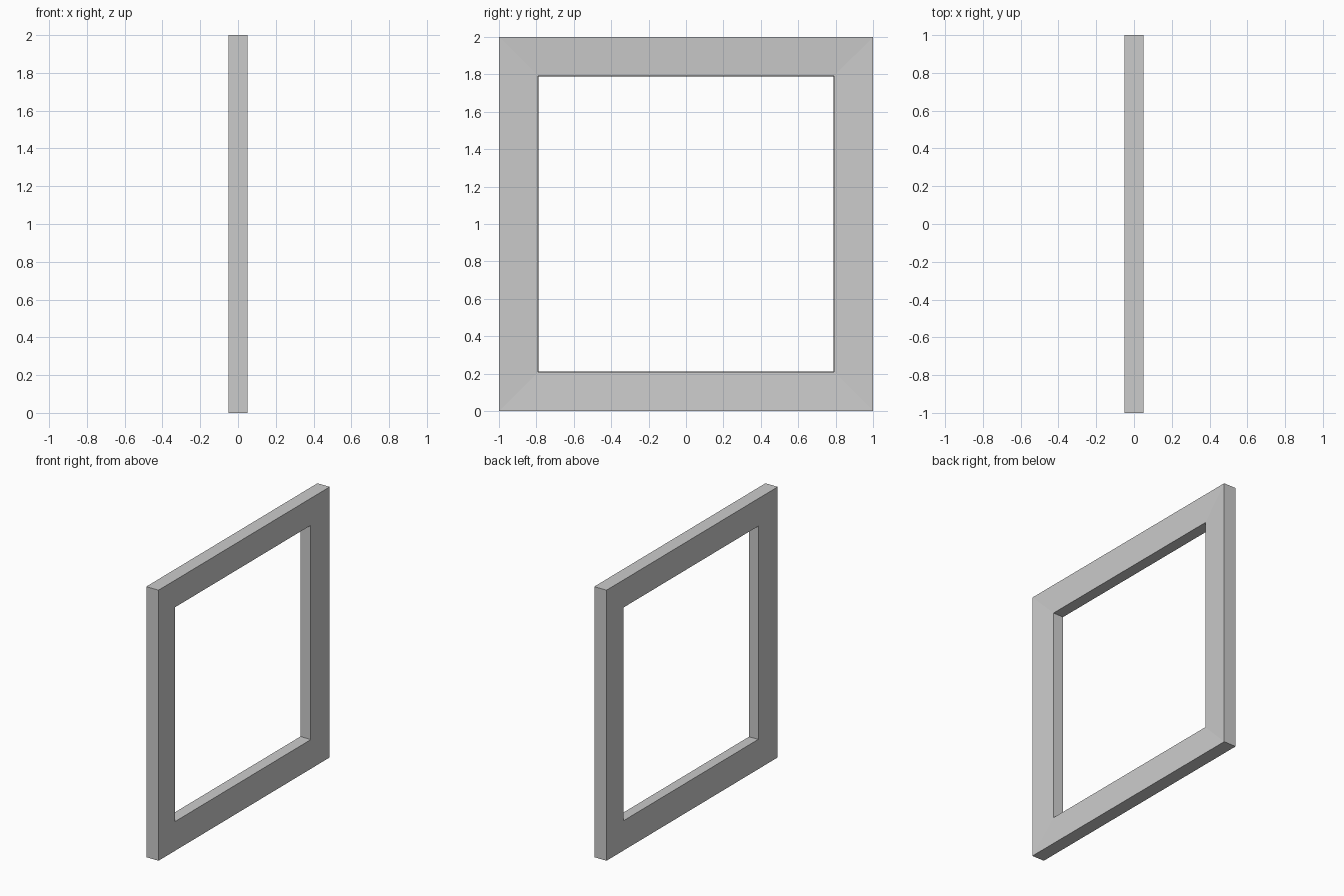
import bpy, bmesh

if "Cube" in bpy.data.objects:
    bpy.data.objects.remove(bpy.data.objects["Cube"])

# Rail cross-section as (x, half-size): the faces dip slightly towards the opening
PROFILE = [(0.05, 1.0), (0.04, 0.792), (-0.04, 0.788), (-0.05, 1.0)]
CORNERS = [(-1, -1), (1, -1), (1, 1), (-1, 1)]


def sweep_square(name, profile, centre_z):
    """Sweep a closed cross-section around a square with mitred corners."""
    bm = bmesh.new()
    rings = [[bm.verts.new((x, sy * r, centre_z + sz * r)) for x, r in profile]
             for sy, sz in CORNERS]
    n = len(profile)
    for i, a in enumerate(rings):
        b = rings[(i + 1) % len(rings)]
        for j in range(n):
            k = (j + 1) % n
            bm.faces.new((a[j], a[k], b[k], b[j]))
    bmesh.ops.recalc_face_normals(bm, faces=bm.faces)
    mesh = bpy.data.meshes.new(name)
    bm.to_mesh(mesh)
    bm.free()
    obj = bpy.data.objects.new(name, mesh)
    bpy.context.collection.objects.link(obj)
    return obj


# Square open frame standing on the ground
sweep_square("square_frame", PROFILE, 1.0)
